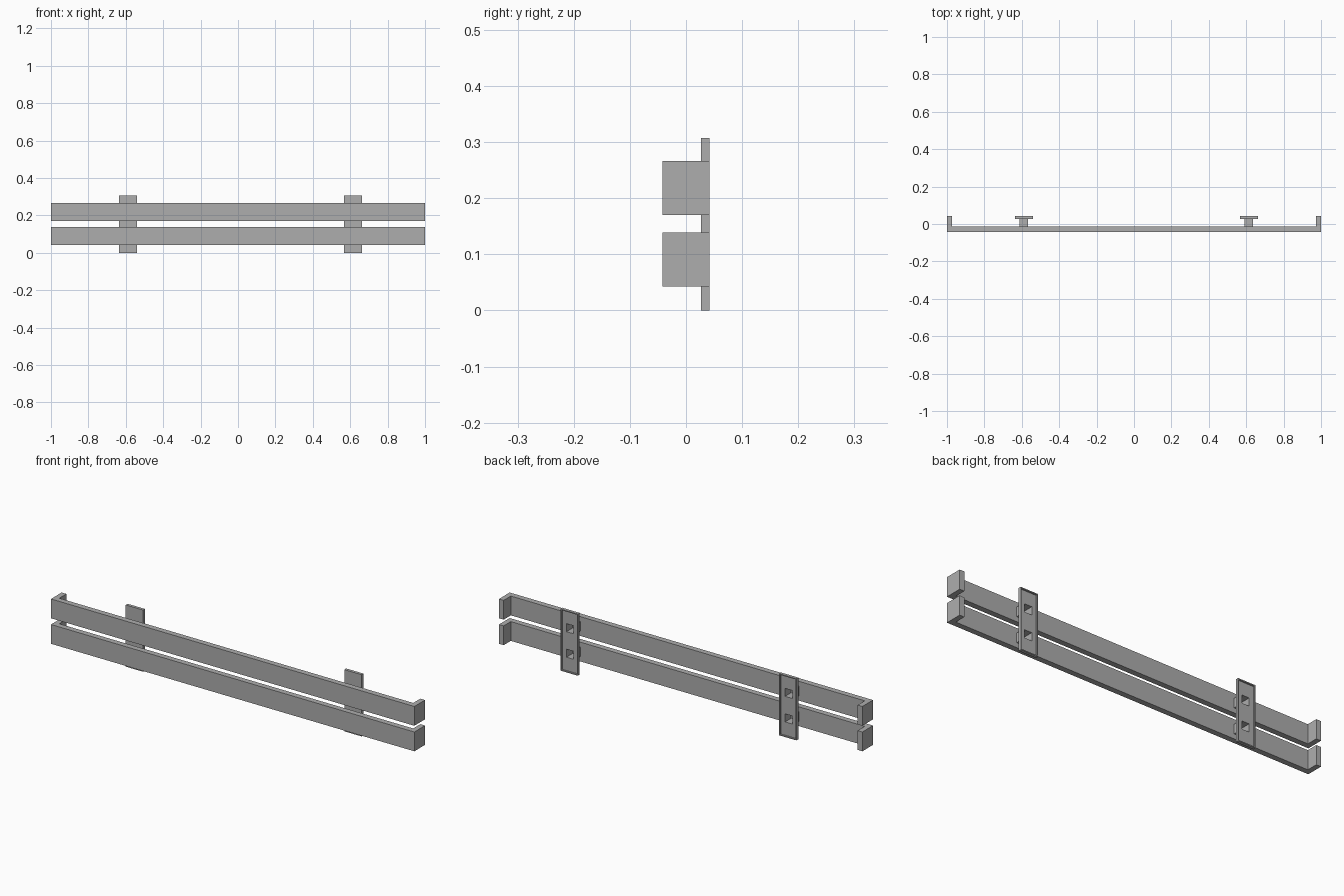
import bpy, bmesh

if "Cube" in bpy.data.objects:
    bpy.data.objects.remove(bpy.data.objects["Cube"])

grey = bpy.data.materials.new("plain_grey")
grey.diffuse_color = (0.42, 0.42, 0.42, 1)
grey.use_nodes = True
grey.node_tree.nodes["Principled BSDF"].inputs["Base Color"].default_value = grey.diffuse_color

Y0, Y1 = -0.042, 0.042        # front and back limits
BAR_BACK, PLATE_FRONT = -0.014, 0.027
BAR_Z = (0.091, 0.218)        # bar centre heights
BAR_H = 0.096
PLATE_H = 0.307


def prism(name, outline, z0, z1):
    """Extrude an xy outline (counter-clockwise) from z0 to z1."""
    bm = bmesh.new()
    face = bm.faces.new([bm.verts.new((x, y, z0)) for x, y in outline])
    top = bmesh.ops.extrude_face_region(bm, geom=[face])["geom"]
    bmesh.ops.translate(bm, vec=(0, 0, z1 - z0),
                        verts=[v for v in top if isinstance(v, bmesh.types.BMVert)])
    bmesh.ops.recalc_face_normals(bm, faces=bm.faces)
    mesh = bpy.data.meshes.new(name)
    bm.to_mesh(mesh)
    bm.free()
    mesh.materials.append(grey)
    obj = bpy.data.objects.new(name, mesh)
    bpy.context.collection.objects.link(obj)
    return obj


def box(name, x, half, y0, y1, z0, z1):
    return prism(name, [(x - half, y0), (x + half, y0), (x + half, y1), (x - half, y1)], z0, z1)


def cutter(*args):
    obj = box(*args)
    obj.hide_render = True
    obj.hide_viewport = True
    obj.display_type = 'WIRE'
    return obj


def cut(obj, tool):
    mod = obj.modifiers.new("cut", 'BOOLEAN')
    mod.operation = 'DIFFERENCE'
    mod.solver = 'EXACT'
    mod.object = tool


# Two bars with ends turned back
t = 0.026
bar_outline = [(-1, Y0), (1, Y0), (1, Y1), (1 - t, Y1), (1 - t, BAR_BACK),
               (-1 + t, BAR_BACK), (-1 + t, Y1), (-1, Y1)]
for label, z in zip(("lower", "upper"), BAR_Z):
    prism(label + "_bar", bar_outline, z - BAR_H / 2, z + BAR_H / 2)

# Two brackets: rimmed plate with square holes into hollow stems
for side, x in (("left", -0.589), ("right", 0.614)):
    plate = box(side + "_plate", x, 0.048, PLATE_FRONT, Y1, 0, PLATE_H)
    rim = 0.005
    cut(plate, cutter(side + "_recess_cutter", x, 0.048 - rim, 0.034, 0.06, rim, PLATE_H - rim))
    for label, z in zip(("lower", "upper"), BAR_Z):
        hole = cutter(f"{side}_{label}_hole_cutter", x, 0.020, -0.03, 0.07, z - 0.020, z + 0.020)
        stem = box(f"{side}_{label}_stem", x, 0.0235, BAR_BACK, PLATE_FRONT, z - 0.0235, z + 0.0235)
        cut(plate, hole)
        cut(stem, hole)
